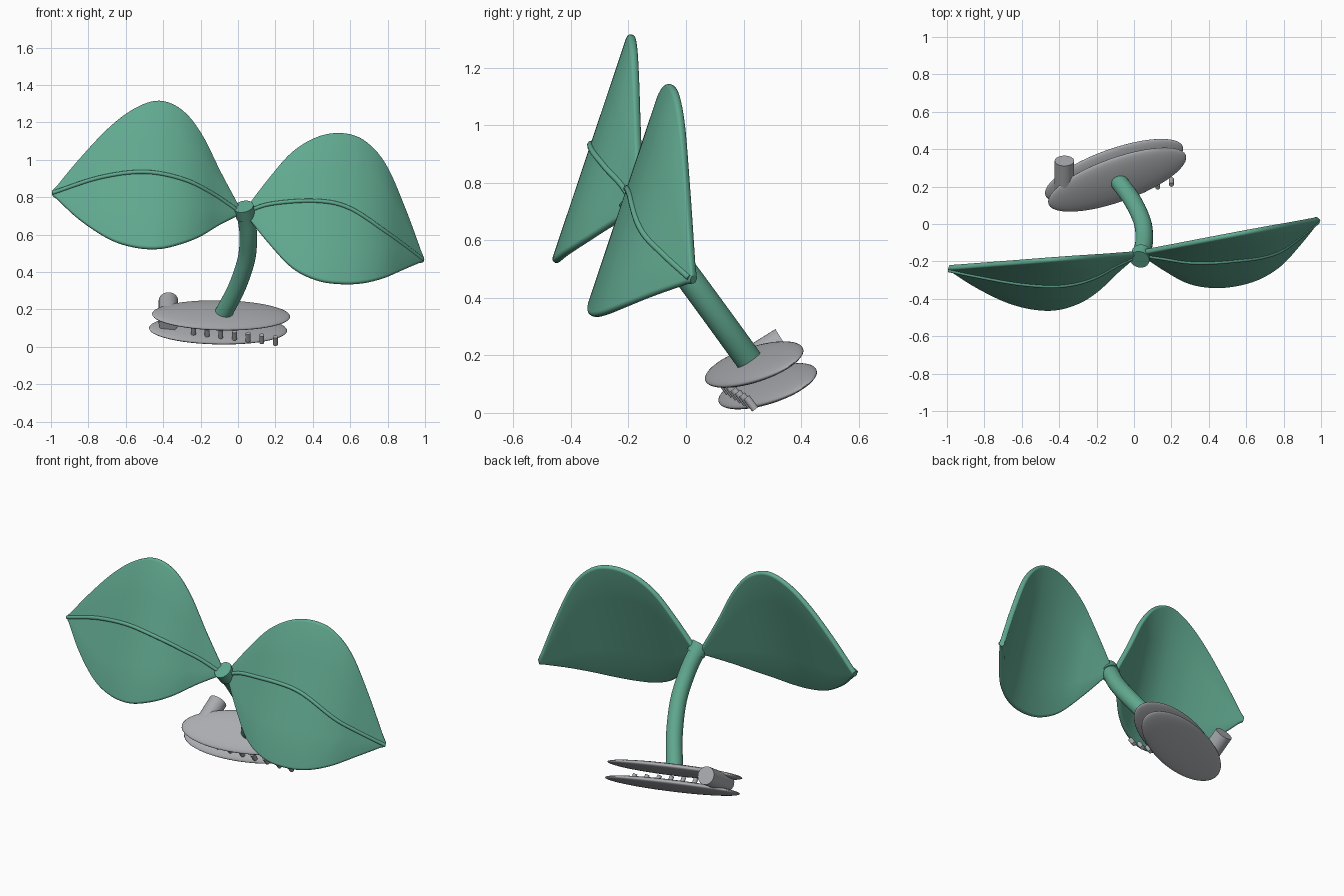
import bpy, bmesh, math
from mathutils import Vector, Matrix

if "Cube" in bpy.data.objects:
    bpy.data.objects.remove(bpy.data.objects["Cube"])


def material(name, rgb):
    m = bpy.data.materials.new(name)
    m.diffuse_color = (*rgb, 1)
    m.use_nodes = True
    m.node_tree.nodes["Principled BSDF"].inputs["Base Color"].default_value = m.diffuse_color
    return m


GREEN = material("leaf green", (0.12, 0.40, 0.28))
GREY = material("stone grey", (0.40, 0.41, 0.43))


def finish(bm, name, mat, angle=40):
    bmesh.ops.recalc_face_normals(bm, faces=bm.faces)
    me = bpy.data.meshes.new(name)
    bm.to_mesh(me)
    bm.free()
    me.materials.append(mat)
    ob = bpy.data.objects.new(name, me)
    bpy.context.collection.objects.link(ob)
    bpy.ops.object.select_all(action='DESELECT')
    ob.select_set(True)
    bpy.context.view_layer.objects.active = ob
    bpy.ops.object.shade_smooth_by_angle(angle=math.radians(angle))
    return ob


def spline(points, per=6):
    """Smooth curve through the points (Catmull-Rom)."""
    p = [Vector(q) for q in points]
    p = [2 * p[0] - p[1]] + p + [2 * p[-1] - p[-2]]
    out = []
    for i in range(1, len(p) - 2):
        a, b, c, d = p[i - 1:i + 3]
        for k in range(per):
            t = k / per
            out.append(0.5 * (2 * b + (c - a) * t + (2 * a - 5 * b + 4 * c - d) * t * t
                              + (3 * b - a - 3 * c + d) * t ** 3))
    return out + [p[-2]]


def tangents(path):
    n = len(path) - 1
    return [(path[min(i + 1, n)] - path[max(i - 1, 0)]).normalized() for i in range(n + 1)]


def loft(rings, name, mat):
    """Skin closed rings and cap both ends."""
    bm = bmesh.new()
    vs = [[bm.verts.new(c) for c in r] for r in rings]
    n = len(vs[0])
    for r, s in zip(vs, vs[1:]):
        for j in range(n):
            bm.faces.new((r[j], r[(j + 1) % n], s[(j + 1) % n], s[j]))
    bm.faces.new(vs[0])
    bm.faces.new(vs[-1])
    return finish(bm, name, mat)


def tube(path, radius, name, mat, sides=24):
    rings = []
    for c, t in zip(path, tangents(path)):
        u = Vector((0.13, 0.8, 0.6)).cross(t).normalized()
        v = t.cross(u)
        rings.append([c + radius * (u * math.cos(a) + v * math.sin(a))
                      for a in (2 * math.pi * j / sides for j in range(sides))])
    return loft(rings, name, mat)


def z_at(curve, x):
    """Height of an x-sorted curve at x."""
    for p, q in zip(curve, curve[1:]):
        if p.x <= x <= q.x:
            return p.z + (q.z - p.z) * (x - p.x) / max(q.x - p.x, 1e-6)
    return curve[0].z if x < curve[0].x else curve[-1].z


def leaf(side, outline, rib, y0, slope):
    """Arched blade: straight sections leaning back, between upper and lower edges."""
    lean, r = 0.335, 0.015
    top = spline([(x, y0 + slope * x, zt) for x, zt, zb in outline])
    low = spline([(x, y0 + slope * x - lean * (zt - zb), zb) for x, zt, zb in outline])
    mid = [(a + b) / 2 for a, b in zip(top, low)]
    d = Vector((0, lean, 1)).normalized()
    rings = []
    for a, b, c, t in zip(top, low, mid, tangents(mid)):
        h = max((a - b).length / 2 - r, 0.001)
        nrm = d.cross(t).normalized()
        ring = []
        for sgn in (1, -1):          # rounded upper rim, then lower rim
            for k in range(9):
                w = math.pi * k / 8
                ring.append(c + sgn * (d * (h + r * math.sin(w)) + nrm * r * math.cos(w)))
        # split the flat sides so the blade is evenly divided
        full = []
        for half in (ring[:9], ring[9:]):
            nxt = ring[9] if half[0] is ring[0] else ring[0]
            full += half + [half[-1].lerp(nxt, f) for f in (0.25, 0.5, 0.75)]
        rings.append(full)
    loft(rings, side + "_leaf", GREEN)
    # midrib lying on the front of the blade
    curve = spline([(x, 0, z) for x, z in rib])
    path = []
    for a in top:
        z = z_at(curve, a.x)
        path.append(Vector((a.x, a.y - lean * (a.z - z) - 0.016, z)))
    tube(path, 0.011, side + "_midrib", GREEN, 10)


leaf("left",
     [(-0.99, .83, .81), (-.85, 1.0, .68), (-.69, 1.17, .575), (-.55, 1.275, .53),
      (-.42, 1.315, .523), (-.3, 1.265, .55), (-.2, 1.14, .59), (-.1, .94, .65),
      (.01, .735, .705)],
     [(-1, .82), (-.74, .905), (-.5, .935), (-.29, .895), (-.13, .815), (.01, .72)],
     -0.155, 0.075)
leaf("right",
     [(.04, .735, .705), (.17, .905, .545), (.29, 1.04, .42), (.42, 1.12, .355),
      (.55, 1.142, .335), (.67, 1.105, .34), (.78, .985, .367), (.88, .76, .41),
      (.985, .475, .455)],
     [(.04, .72), (.18, .765), (.42, .78), (.6, .74), (.81, .6), (.99, .465)],
     -0.155, 0.188)

# curved stem and the knob where the leaves meet
stem = spline([(-.08, .225, .175), (-.005, .12, .32), (.045, .01, .47),
               (.055, -.08, .59), (.045, -.14, .68), (.03, -.19, .75)])
tube(stem, 0.047, "stem", GREEN)
tube([stem[-1].lerp(stem[-6], f) for f in (0.9, 0.12, 0)], 0.053, "stem_knob", GREEN)

# pair of flat oval discs at the foot
long_axis = Vector((.942, .335, .003)).normalized()
normal = Vector((.18, -.52, .83))
normal = (normal - long_axis * normal.dot(long_axis)).normalized()
short_axis = normal.cross(long_axis)
basis = Matrix((long_axis, short_axis, normal)).transposed().to_4x4()
centre = Vector((-.09, .237, .168))
for name, c in (("upper_disc", centre), ("lower_disc", centre - normal * 0.09)):
    bm = bmesh.new()
    bmesh.ops.create_uvsphere(bm, u_segments=48, v_segments=24, radius=1)
    bm.transform(Matrix.Translation(c) @ basis @ Matrix.Diagonal((.39, .14, .028, 1)))
    finish(bm, name, GREY, 80)

# post leaning out of the back between the discs
tube([Vector((-.372, .14, .124)), Vector((-.372, .338, .247))], 0.052, "back_post", GREY, 32)

# row of small pegs along the front of the discs
peg = Vector((0, -.6, .8)) * 0.026
for i in range(7):
    c = Vector((.2 - .073 * i, .225 - .015 * i, .033 + .0095 * i))
    tube([c - peg, c + peg], 0.013, f"peg_{i + 1}", GREY, 16)
